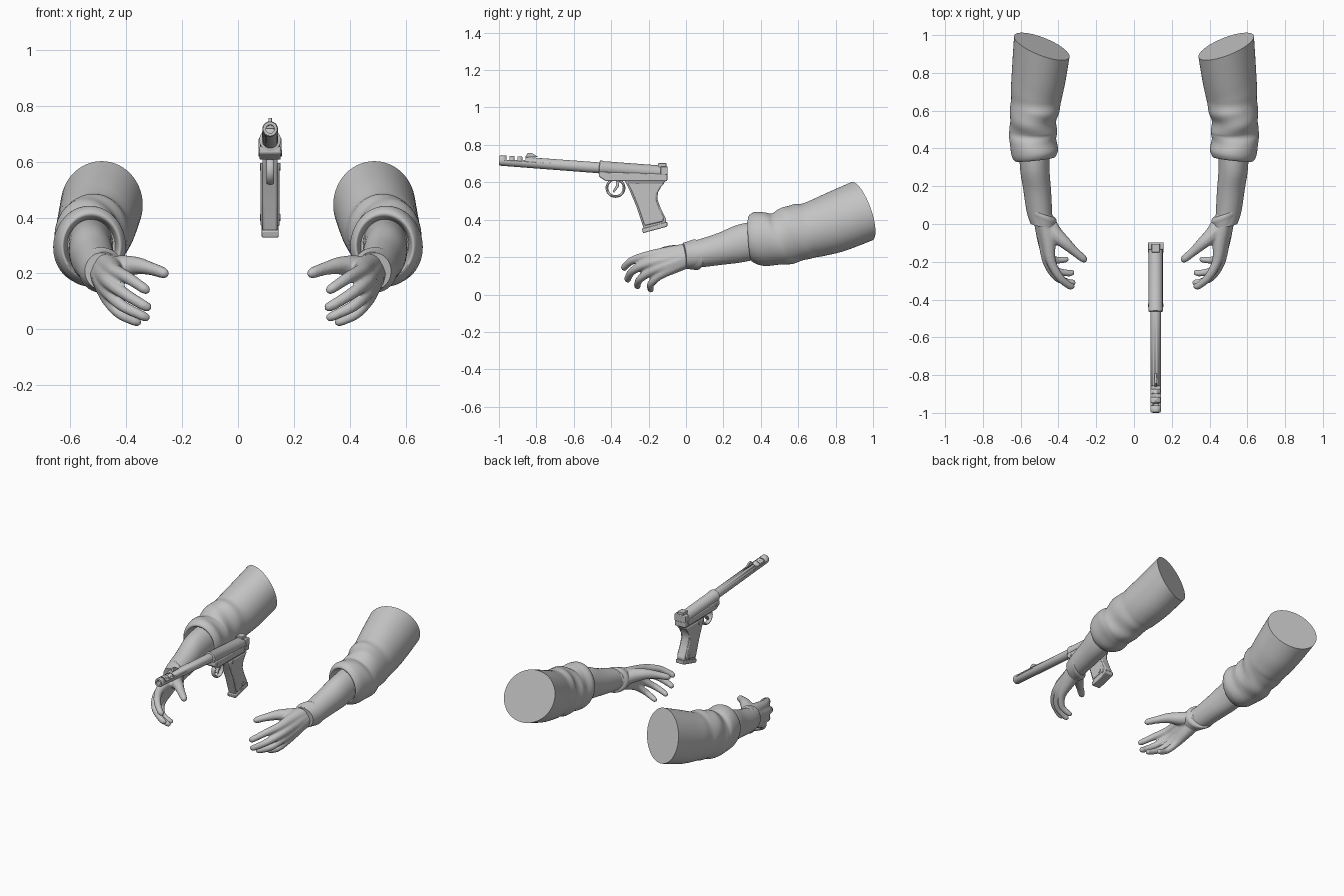
import bpy, bmesh
from math import sin, cos, pi, radians, exp
from mathutils import Vector, Matrix

if "Cube" in bpy.data.objects:
    bpy.data.objects.remove(bpy.data.objects["Cube"])

GUN_X = 0.115
grey = bpy.data.materials.new("plain_grey")
grey.use_nodes = True
COLOUR = (0.55, 0.55, 0.55, 1)
grey.diffuse_color = COLOUR
grey.node_tree.nodes["Principled BSDF"].inputs["Base Color"].default_value = COLOUR


def finish(name, bm, angle=40):
    """Turn a bmesh into a shaded, coloured object."""
    bmesh.ops.recalc_face_normals(bm, faces=bm.faces)
    mesh = bpy.data.meshes.new(name)
    bm.to_mesh(mesh)
    bm.free()
    mesh.materials.append(grey)
    ob = bpy.data.objects.new(name, mesh)
    bpy.context.collection.objects.link(ob)
    bpy.ops.object.select_all(action='DESELECT')
    ob.select_set(True)
    bpy.context.view_layer.objects.active = ob
    bpy.ops.object.shade_smooth_by_angle(angle=radians(angle))
    return ob


def spline(rows, steps):
    """Smooth in-between rows through the given ones."""
    if steps == 1:
        return rows
    out = []
    for i in range(len(rows) - 1):
        p0, p1, p2, p3 = (rows[max(0, min(len(rows) - 1, i + k))] for k in (-1, 0, 1, 2))
        for s in range(steps):
            t = s / steps
            out.append([b + t / 2 * (c - a + t * (2 * a - 5 * b + 4 * c - d + t * (3 * (b - c) + d - a)))
                        for a, b, c, d in zip(p0, p1, p2, p3)])
    return out + [rows[-1]]


def loft(name, rows, side=1, sides=40, steps=5, fold=0.0):
    """Rows: centre x, y, z, radius x, radius z, sideways slant, upright slant."""
    bm = bmesh.new()
    rings = []
    for x, y, z, rx, rz, a, b in spline(rows, steps):
        ring = []
        for k in range(sides):
            t = 2 * pi * k / sides
            f = 1 + fold * sin(2 * t + 45 * y) * exp(-((y - 0.54) / 0.11) ** 2)
            u, w = rx * f * cos(t), rz * f * sin(t)
            ring.append(bm.verts.new((side * (x + u), y + a * u + b * w, z + w)))
        rings.append(ring)
    for r, q in zip(rings, rings[1:]):
        for k in range(sides):
            j = (k + 1) % sides
            bm.faces.new((r[k], r[j], q[j], q[k]))
    bm.faces.new(rings[0])
    bm.faces.new(rings[-1])
    return finish(name, bm)


def plate(name, outline, half, bevel=0.005):
    """Side outline (y, z) thickened across the pistol's width."""
    bm = bmesh.new()
    face = bm.faces.new([bm.verts.new((GUN_X - half, y, z)) for y, z in outline])
    ext = bmesh.ops.extrude_face_region(bm, geom=[face])
    moved = [v for v in ext["geom"] if isinstance(v, bmesh.types.BMVert)]
    bmesh.ops.translate(bm, verts=moved, vec=(2 * half, 0, 0))
    ob = finish(name, bm, 30)
    if bevel:
        mod = ob.modifiers.new("soft_edges", 'BEVEL')
        mod.width, mod.segments = bevel, 2
    return ob


def box(y0, y1, z0, z1):
    return [(y0, z0), (y1, z0), (y1, z1), (y0, z1)]


def pin(name, y, z, radius, half):
    bm = bmesh.new()
    m = Matrix.Translation((GUN_X, y, z)) @ Matrix.Rotation(pi / 2, 4, 'Y')
    bmesh.ops.create_cone(bm, cap_ends=True, segments=20, radius1=radius, radius2=radius,
                          depth=2 * half, matrix=m)
    return finish(name, bm)


# Sleeve: rolled cuff, bunched folds, slanted upper end
SLEEVE = [
    (.525, .43, .30, .085, .09, 0, -.05), (.525, .355, .295, .095, .105, -.1, -.05),
    (.525, .345, .297, .108, .122, -.1, -.08), (.526, .385, .297, .125, .142, -.1, -.15),
    (.536, .45, .298, .122, .143, 0, -.2), (.534, .485, .297, .126, .136, 0, -.22),
    (.533, .51, .302, .129, .137, .05, -.25), (.533, .56, .32, .122, .148, .05, -.25),
    (.525, .61, .335, .128, .15, .1, -.25), (.519, .655, .342, .133, .142, .1, -.25),
    (.515, .70, .354, .136, .148, .15, -.25), (.503, .80, .388, .142, .156, .25, -.28),
    (.488, .94, .445, .147, .157, .36, -.32)]
FOREARM = [(.527, .45, .305, .08, .095, 0, -.15), (.526, .3, .275, .078, .1, 0, -.15),
           (.513, .18, .243, .074, .084, .1, -.15), (.50, .05, .215, .068, .072, .2, -.1),
           (.488, -.01, .208, .06, .066, .2, -.1)]
GLOVE_CUFF = [(.494, .065, .215, .064, .068, .4, -.1), (.492, .06, .214, .077, .079, .4, -.1),
              (.489, .045, .212, .08, .081, .4, -.1), (.486, .025, .21, .074, .076, .35, -.1),
              (.482, -.005, .207, .064, .07, .3, -.1)]

# Hand bones: (x, y, z, radius) from wrist to tip
BONES = {
    "index": [(.475, .03, .232, .045), (.455, -.08, .22, .04), (.44, -.195, .208, .027),
              (.395, -.28, .185, .022), (.345, -.325, .152, .019), (.33, -.33, .142, .017)],
    "middle": [(.48, .03, .215, .048), (.468, -.08, .19, .042), (.457, -.2, .167, .027),
               (.41, -.28, .13, .022), (.345, -.31, .09, .019), (.325, -.31, .08, .017)],
    "ring": [(.485, .03, .205, .048), (.475, -.07, .167, .04), (.46, -.175, .13, .026),
             (.415, -.243, .085, .021), (.35, -.26, .052, .018), (.33, -.258, .043, .016)],
    "little": [(.485, .03, .195, .045), (.475, -.06, .15, .036), (.462, -.14, .103, .024),
               (.425, -.187, .058, .02), (.375, -.19, .031, .017), (.36, -.187, .026, .015)],
    "thumb": [(.465, .02, .21, .045), (.42, -.05, .222, .042), (.365, -.1, .228, .032),
              (.315, -.145, .218, .024), (.275, -.178, .205, .021), (.264, -.187, .2, .018)]}


def hand(name, side):
    bm = bmesh.new()
    for bone in BONES.values():
        for x, y, z, r in spline(bone, 8):
            bmesh.ops.create_icosphere(bm, subdivisions=2, radius=r * 1.03,
                                       matrix=Matrix.Translation((side * x, y, z)))
    ob = finish(name, bm)
    skin = ob.modifiers.new("merge", 'REMESH')
    skin.mode, skin.voxel_size, skin.use_smooth_shade = 'VOXEL', 0.006, True
    soft = ob.modifiers.new("soften", 'SMOOTH')
    soft.factor, soft.iterations = 0.5, 6


for label, side in (("left", 1), ("right", -1)):
    loft(label + "_sleeve", SLEEVE, side, sides=56, steps=6, fold=0.035)
    loft(label + "_forearm", FOREARM, side)
    loft(label + "_glove_cuff", GLOVE_CUFF, side)
    hand(label + "_hand", side)


# Pistol barrel and receiver follow one gently sloping axis
def axis_row(y, r, drop=0.0):
    return (GUN_X, y, 0.65 - 0.075 * (y + 0.1) - drop, r, r, 0, 0.075)


barrel = loft("barrel", [axis_row(-.45, .029), axis_row(-.99, .028), axis_row(-.998, .025),
                         axis_row(-.998, .015), axis_row(-.95, .015)], sides=28, steps=1)
loft("receiver", [axis_row(-.465, .030), axis_row(-.462, .039), axis_row(-.445, .039),
                  axis_row(-.44, .037), axis_row(-.12, .037), axis_row(-.105, .033)],
     sides=28, steps=1)

# Vent slots cut into the top of the muzzle
for i in range(3):
    y = -0.952 + 0.043 * i
    cutter = plate("slot_cutter", box(y - .008, y + .008, .718, .8), .05, 0)
    cutter.hide_render = True
    cutter.hide_set(True)
    cut = barrel.modifiers.new("slot", 'BOOLEAN')
    cut.object, cut.solver = cutter, 'EXACT'

plate("front_sight", [(-.86, .735), (-.845, .757), (-.825, .757), (-.79, .735)], .006, .001)
plate("rear_sight", box(-.15, -.105, .67, .702), .022, .003)
plate("bolt_ears", box(-.135, -.098, .64, .685), .041, .004)

# Frame, grip and their fittings
plate("frame", [(-.465, .655), (-.465, .63), (-.43, .607), (-.1, .607), (-.1, .645)], .038)
GRIP = [(-.33, .615), (-.305, .565), (-.265, .47), (-.225, .35), (-.11, .375),
        (-.105, .40), (-.135, .46), (-.153, .51), (-.15, .545), (-.125, .59), (-.1, .615)]
plate("grip", GRIP, .027, .007)
centre = Vector((-.2, .48))
plate("grip_panels", [centre + (Vector(p) - centre) * 0.86 for p in GRIP], .034, .006)
plate("magazine_base", [(-.236, .352), (-.23, .328), (-.1, .363), (-.1, .388)], .03, .004)
pin("grip_screw_upper", -.26, .582, .013, .037)
pin("grip_screw_lower", -.158, .40, .013, .037)
pin("frame_pin", -.43, .632, .01, .041)
pin("safety_catch", -.14, .63, .012, .042)

# Trigger and guard
bpy.ops.mesh.primitive_torus_add(location=(GUN_X, -.377, .57), rotation=(0, pi / 2, 0),
                                 major_radius=.046, minor_radius=.007,
                                 major_segments=32, minor_segments=10)
guard = bpy.context.object
guard.name = "trigger_guard"
guard.scale.z = 2
guard.data.materials.append(grey)
bpy.ops.object.shade_smooth_by_angle(angle=radians(40))
plate("trigger", [(-.375, .612), (-.355, .612), (-.36, .575), (-.385, .545), (-.392, .552),
                  (-.375, .58)], .01, .002)
